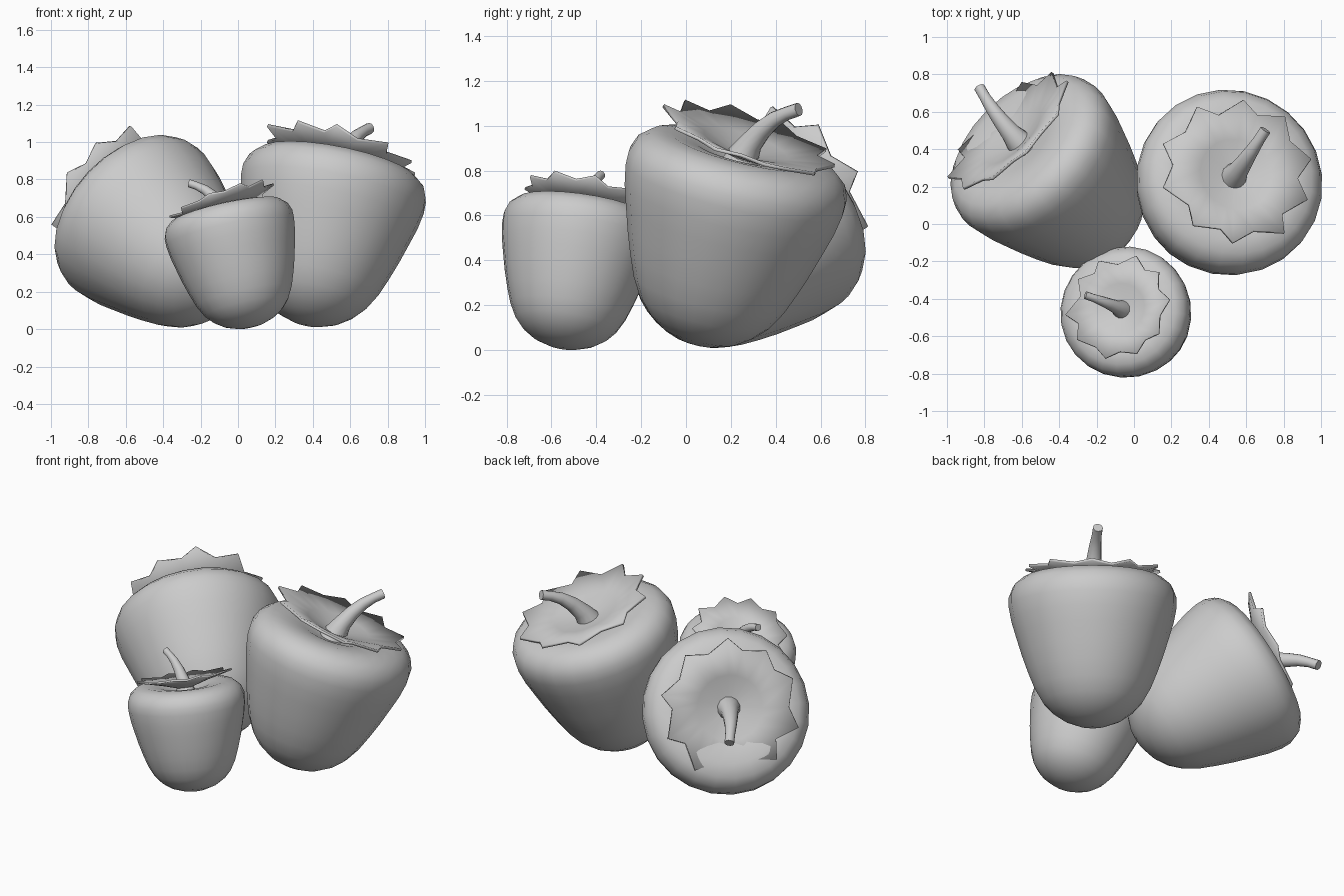
import bpy, bmesh, math, random
from mathutils import Vector, Matrix

if "Cube" in bpy.data.objects:
    bpy.data.objects.remove(bpy.data.objects["Cube"])

random.seed(4)

# berry outline from tip to top dimple: (radius, height)
PROFILE = [(0, 0), (.08, .012), (.16, .045), (.23, .095), (.285, .155), (.335, .24),
           (.377, .34), (.415, .44), (.452, .55), (.482, .64), (.501, .73), (.501, .79),
           (.478, .85), (.425, .895), (.34, .912), (.22, .895), (.12, .86), (0, .835)]
# stem path: (sideways, height, radius, tilt)
STEM = [(0, .83, .085, 0), (.005, .89, .07, .1), (.02, .95, .054, .25), (.055, 1.03, .044, .5),
        (.10, 1.10, .036, .7), (.15, 1.15, .03, .85), (.20, 1.19, .03, .95)]


def finish(bm, name, matrix, smooth):
    bmesh.ops.remove_doubles(bm, verts=bm.verts, dist=1e-5)
    bmesh.ops.recalc_face_normals(bm, faces=bm.faces)
    mesh = bpy.data.meshes.new(name)
    bm.to_mesh(mesh)
    bm.free()
    ob = bpy.data.objects.new(name, mesh)
    bpy.context.collection.objects.link(ob)
    ob.matrix_world = matrix
    if smooth:
        bpy.ops.object.select_all(action='DESELECT')
        ob.select_set(True)
        bpy.context.view_layer.objects.active = ob
        bpy.ops.object.shade_smooth_by_angle(angle=math.radians(smooth))
    return ob


def bridge(bm, loops):
    n = len(loops[0])
    for a, b in zip(loops, loops[1:]):
        for i in range(n):
            j = (i + 1) % n
            bm.faces.new((a[i], a[j], b[j], b[i]))


def loft(rings, sides, caps):
    bm = bmesh.new()
    loops = []
    for x, z, r, tilt in rings:
        loop = []
        for k in range(sides):
            a = math.tau * k / sides
            loop.append(bm.verts.new((x + r * math.cos(a) * math.cos(tilt), r * math.sin(a),
                                      z - r * math.cos(a) * math.sin(tilt))))
        loops.append(loop)
    bridge(bm, loops)
    if caps:
        bm.faces.new(loops[0])
        bm.faces.new(loops[-1])
    return bm


def leaf_cap(points=10):
    # shallow dish with a zigzag rim
    bm = bmesh.new()
    n = points * 2
    rim = []
    for k in range(n):
        out = k % 2 == 0
        rim.append((math.tau * (k + random.uniform(-.2, .2)) / n,
                    (.415 if out else .34) + random.uniform(-.015, .015),
                    (.975 if out else .96) + random.uniform(-.006, .006)))
    loops = []
    for r, z in ((.05, .88), (.2, .925)):
        loops.append([bm.verts.new((r * math.cos(a), r * math.sin(a), z)) for a, _, _ in rim])
    loops.append([bm.verts.new((r * math.cos(a), r * math.sin(a), z)) for a, r, z in rim])
    bridge(bm, loops)
    bm.faces.new(loops[0])
    return bm


def turned(axis):
    # rotation taking z to the axis, with local x pointing downhill
    z = Vector(axis).normalized()
    y = Vector((0, 0, 1)).cross(z).normalized()
    return Matrix((y.cross(z), y, z)).transposed().to_4x4()


def berry(name, tip, axis, top_axis, width, length, full, stem_turn):
    size = Matrix.Diagonal((width, width, length, 1))
    body = Matrix.Translation(tip) @ turned(axis) @ size
    # leaves and stem lean a little more than the fruit, pivoting at its top
    pivot = Vector((0, 0, .9))
    top = Matrix.Translation(body @ pivot) @ turned(top_axis) @ size @ Matrix.Translation(-pivot)
    # fruit body
    rings = []
    for r, h in PROFILE:
        if h < .73:
            r *= 1 + full * (1 - r / .501)
        rings.append((0, h, r, 0))
    finish(loft(rings, 24, False), name + "_fruit", body, 60)
    # leaf cap
    leaf = finish(leaf_cap(), name + "_leaf_cap", top, 25)
    mod = leaf.modifiers.new("thickness", 'SOLIDIFY')
    mod.thickness = .016
    mod.offset = 0
    # curved stem
    turn = Matrix.Rotation(math.radians(stem_turn), 4, 'Z')
    finish(loft(STEM, 12, True), name + "_stem", top @ turn, 50)


berry("small_front", (.07, -.55, .01), (-.22, .15, 1), (-.34, .22, 1), .70, .72, .35, 17)
berry("large_right", (.365, .05, .025), (.20, .24, 1), (.27, .33, 1), 1, 1, .12, 8)
berry("large_left", (-.093, -.087, .175), (-.593, .593, .545), (-.63, .63, .35), 1, 1, .12, -17)
